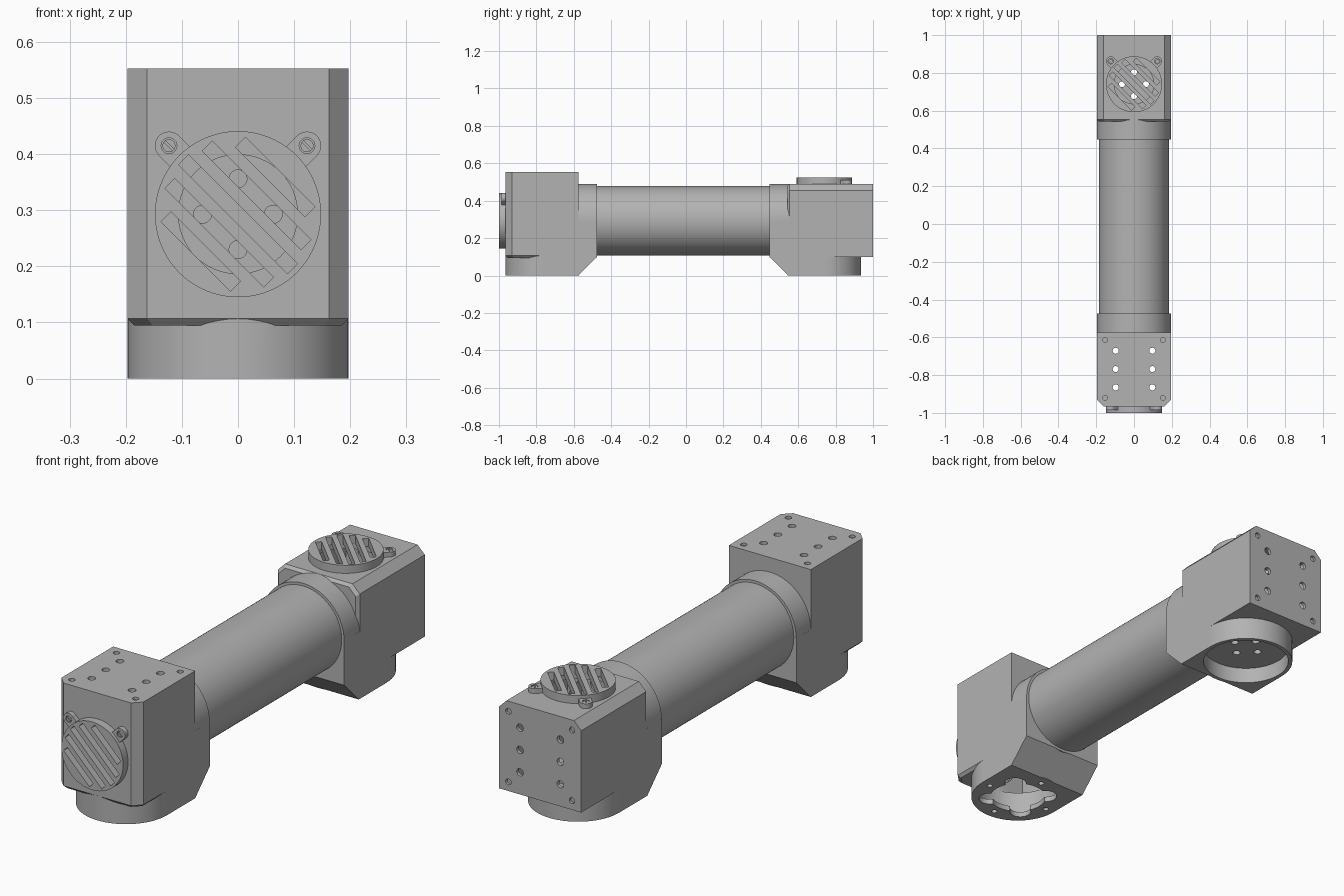
import bpy, bmesh, math
from mathutils import Matrix, Vector

cube = bpy.data.objects.get("Cube")
if cube:
    bpy.data.objects.remove(cube, do_unlink=True)

grey = bpy.data.materials.new("mid_grey")
grey.use_nodes = True
grey.diffuse_color = (0.45, 0.45, 0.45, 1)
grey.node_tree.nodes["Principled BSDF"].inputs["Base Color"].default_value = (0.45, 0.45, 0.45, 1)


def finish(bm, name):
    bmesh.ops.recalc_face_normals(bm, faces=bm.faces)
    mesh = bpy.data.meshes.new(name)
    bm.to_mesh(mesh)
    bm.free()
    mesh.materials.append(grey)
    obj = bpy.data.objects.new(name, mesh)
    bpy.context.collection.objects.link(obj)
    return obj


def cylinder(p, q, r, name="cutter", sides=64):
    p, q = Vector(p), Vector(q)
    turn = (q - p).to_track_quat('Z', 'Y').to_matrix().to_4x4()
    bm = bmesh.new()
    bmesh.ops.create_cone(bm, cap_ends=True, segments=sides, radius1=r, radius2=r,
                          depth=(q - p).length, matrix=Matrix.Translation((p + q) / 2) @ turn)
    return finish(bm, name)


def box(size, centre, turn=0, name="cutter"):
    """Box turned about the y axis."""
    bm = bmesh.new()
    bmesh.ops.create_cube(bm, size=1, matrix=Matrix.Translation(centre)
                          @ Matrix.Rotation(turn, 4, 'Y') @ Matrix.Diagonal((*size, 1)))
    return finish(bm, name)


def loft(sections, name="cutter"):
    """Closed solid through matching rings of points."""
    bm = bmesh.new()
    rings = [[bm.verts.new(p) for p in ring] for ring in sections]
    n = len(rings[0])
    for a, b in zip(rings, rings[1:]):
        for i in range(n):
            j = (i + 1) % n
            bm.faces.new((a[i], a[j], b[j], b[i]))
    bm.faces.new(rings[0])
    bm.faces.new(rings[-1])
    return finish(bm, name)


def combine(obj, other, how='DIFFERENCE'):
    mod = obj.modifiers.new("cut", 'BOOLEAN')
    mod.operation, mod.solver, mod.object = how, 'EXACT', other
    bpy.context.view_layer.objects.active = obj
    bpy.ops.object.modifier_apply(modifier=mod.name)
    bpy.data.objects.remove(other, do_unlink=True)


def smooth(obj):
    bpy.ops.object.select_all(action='DESELECT')
    obj.select_set(True)
    bpy.context.view_layer.objects.active = obj
    bpy.ops.object.shade_smooth_by_angle(angle=math.radians(30))


R, REACH = 0.197, 0.293      # half width, distance from axis crossing to each mouth
QUARTERS = [(1, 0), (-1, 0), (0, 1), (0, -1)]
DIAGONALS = [(1, 1), (-1, 1), (1, -1), (-1, -1)]

# Joint housing: main block with two bevelled long edges and a bevelled lower end
outline = [(-R, 0.193), (-R, -0.162), (-0.162, -R), (0.162, -R), (R, -0.162), (R, 0.193)]
housing = loft([[(x * s, y * s, z) for x, y in outline]
                for z, s in ((-0.198, 0.94), (-0.186, 1), (0.26, 1))], "joint_housing")

# Elbow with a sloped corner, and the two round mouths
profile = [(0, 0), (REACH, 0), (REACH, -0.193), (0.193, -REACH), (0, -REACH)]
combine(housing, loft([[(x, y, z) for y, z in profile] for x in (-R, R)]), 'UNION')
combine(housing, cylinder((0, 0, 0), (0, 0, -REACH), 0.1967), 'UNION')
combine(housing, cylinder((0, 0, 0), (0, REACH, 0), 0.1967), 'UNION')

# Hollow inside, fan opening and cup mouth
combine(housing, box((0.34, 0.35, 0.415), (0, 0.005, 0.0375)))
combine(housing, cylinder((0, 0, 0), (0, 0, -0.27), 0.175))
combine(housing, cylinder((0, -0.1, 0), (0, -0.3, 0), 0.14))
combine(housing, cylinder((0, 0.223, 0), (0, 0.35, 0), 0.18))

# Hub disc with its four bolt holes
combine(housing, cylinder((0, 0.165, 0), (0, 0.2, 0), 0.107), 'UNION')
for a, b in QUARTERS:
    combine(housing, cylinder((a * 0.063, 0.1, b * 0.063), (a * 0.063, 0.25, b * 0.063), 0.016, sides=20))

# Four-lobed opening with flange holes
combine(housing, cylinder((0, 0, -0.2), (0, 0, -0.35), 0.118))
for a, b in DIAGONALS:
    combine(housing, cylinder((a * 0.085, b * 0.085, -0.2), (a * 0.085, b * 0.085, -0.35), 0.045, sides=32))
for a, b in QUARTERS:
    combine(housing, cylinder((a * 0.155, b * 0.155, -0.28), (a * 0.155, b * 0.155, -0.35), 0.012, sides=20))

# Mounting face: six through holes and four shallow corner holes
for x in (-0.097, 0.097):
    for y in (-0.097, 0, 0.097):
        combine(housing, cylinder((x, y, 0.2), (x, y, 0.3), 0.016, sides=20))
for a, b in DIAGONALS:
    combine(housing, cylinder((a * 0.153, b * 0.153, 0.249), (a * 0.153, b * 0.153, 0.3), 0.013, sides=20))

# Fan cover with diagonal slots and two screw ears
cover = cylinder((0, -0.196, 0), (0, -0.232, 0), 0.148, "fan_cover", 96)
for side in (-1, 1):
    ear = Vector((side * 0.123, 0, 0.122))
    combine(cover, box((0.05, 0.022, 0.05), ear * 0.86 + Vector((0, -0.207, 0)),
                       side * math.pi / 4), 'UNION')
    combine(cover, cylinder(ear + Vector((0, -0.196, 0)), ear + Vector((0, -0.218, 0)), 0.0252, sides=32), 'UNION')
    combine(cover, cylinder(ear + Vector((0, -0.208, 0)), ear + Vector((0, -0.25, 0)), 0.014, sides=24))
for i in range(-2, 3):
    offset = i * 0.047
    half = math.sqrt(0.138 ** 2 - (abs(offset) + 0.0125) ** 2)
    combine(cover, box((2 * half, 0.2, 0.025), (offset * 0.707, -0.21, offset * 0.707), math.pi / 4))

# Slotted screw heads
screws = []
for side, word in ((-1, "right"), (1, "left")):
    ear = Vector((side * 0.123, 0, 0.122))
    screw = cylinder(ear + Vector((0, -0.205, 0)), ear + Vector((0, -0.216, 0)), 0.0115, word + "_screw", 24)
    combine(screw, box((0.03, 0.008, 0.004), ear + Vector((0, -0.216, 0)), math.pi / 4))
    screws.append(screw)

# Place the front joint, then a turned copy at the back
front = Matrix.Translation((0, -0.768, REACH))
back = Matrix.Translation((0, 0.74, REACH)) @ Matrix.Rotation(-math.pi / 2, 4, 'X')
for part in [housing, cover] + screws:
    smooth(part)
    twin = part.copy()
    twin.name = "back_" + part.name
    part.name = "front_" + part.name
    bpy.context.collection.objects.link(twin)
    part.matrix_world = front
    twin.matrix_world = back

# Connecting tube
smooth(cylinder((0, -0.485, REACH), (0, 0.457, REACH), 0.185, "connecting_tube", 96))
